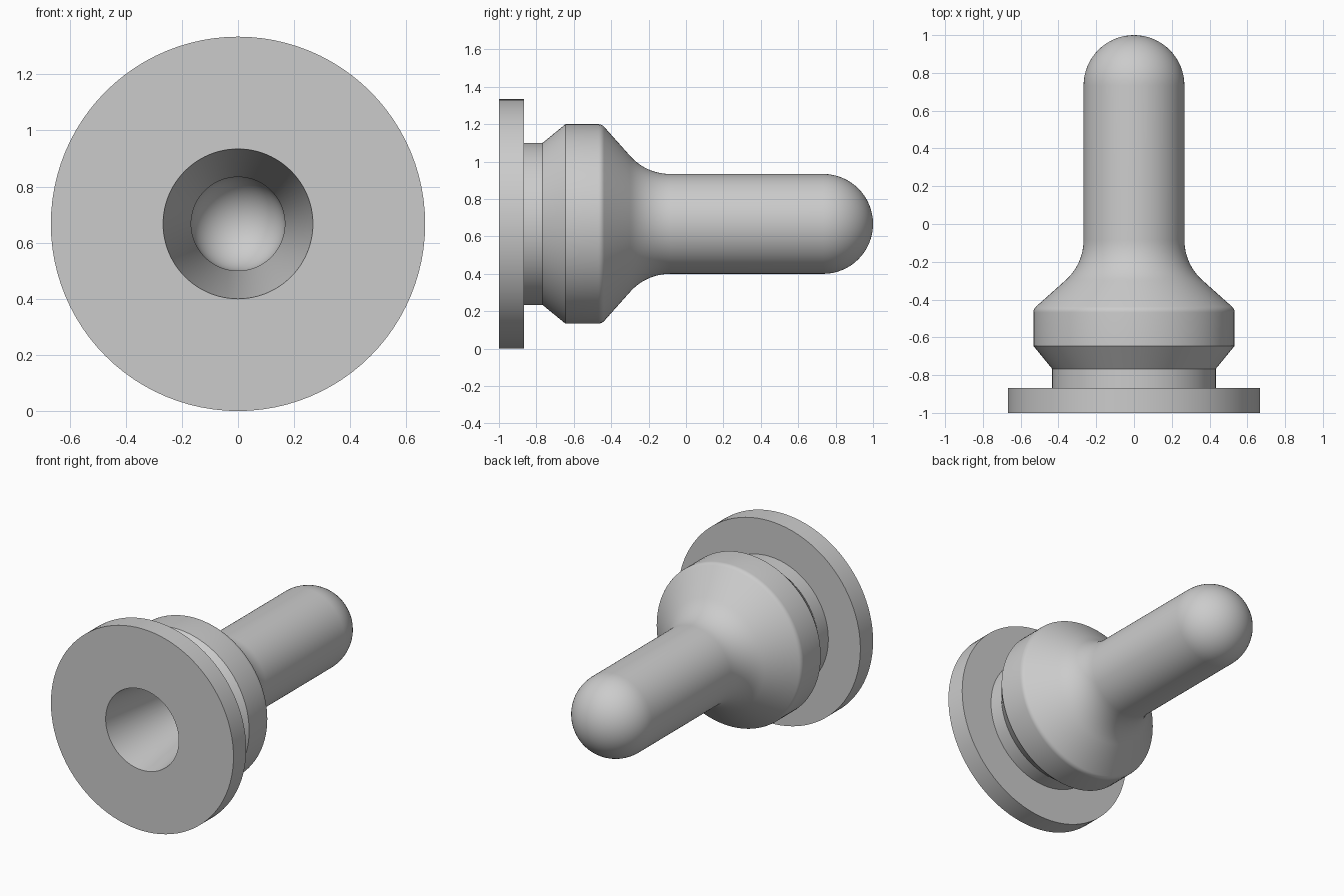
import bpy, bmesh
from math import sin, cos, pi, radians
from mathutils import Matrix

cube = bpy.data.objects.get("Cube")
if cube:
    bpy.data.objects.remove(cube, do_unlink=True)

AXIS_Z = 0.667
PIN_R, BORE_R = 0.267, 0.167
DOME_Y = 0.733
SEGMENTS = 96


def arc(cy, cr, radius, start, end, steps):
    """Points (y, r) on an arc; angles in degrees, measured from +y."""
    angles = [radians(start + (end - start) * i / steps) for i in range(steps + 1)]
    return [(cy + radius * cos(a), cr + radius * sin(a)) for a in angles]


def dome(radius):
    """Quarter circle from the tip on the axis to the straight wall."""
    points = arc(DOME_Y, 0, radius, 0, 90, 16)
    points[0] = (DOME_Y + radius, 0)
    return points


# Tapered blind bore, from its closed end to the mouth
profile = dome(BORE_R) + [(-0.33, BORE_R), (-1, PIN_R)]
# Flange, neck and flared collar
profile += [(-1, 0.667), (-0.867, 0.667), (-0.867, 0.433),
            (-0.767, 0.433), (-0.645, 0.533)]
# Rounded shoulder and concave fillet down to the pin
profile += arc(-0.468, 0.493, 0.04, 90, 41, 5)
profile += arc(-0.085, PIN_R + 0.285, 0.285, 221, 270, 12)
# Domed pin tip
profile += dome(PIN_R)[::-1]

# Revolve the profile around the y axis
bm = bmesh.new()
verts = [bm.verts.new((r, y, 0)) for y, r in profile]
edges = [bm.edges.new(pair) for pair in zip(verts, verts[1:])]
bmesh.ops.spin(bm, geom=verts + edges, cent=(0, 0, 0), axis=(0, 1, 0),
               angle=2 * pi, steps=SEGMENTS, use_duplicate=False)
bmesh.ops.remove_doubles(bm, verts=bm.verts, dist=0.0005)
bmesh.ops.recalc_face_normals(bm, faces=bm.faces)
bmesh.ops.transform(bm, matrix=Matrix.Translation((0, 0, AXIS_Z)), verts=bm.verts)

mesh = bpy.data.meshes.new("flanged_plug")
bm.to_mesh(mesh)
bm.free()
plug = bpy.data.objects.new("flanged_plug", mesh)
bpy.context.collection.objects.link(plug)

# Plain grey material
grey = bpy.data.materials.new("light_grey")
grey.use_nodes = True
colour = (0.6, 0.6, 0.6, 1)
grey.diffuse_color = colour
grey.node_tree.nodes["Principled BSDF"].inputs["Base Color"].default_value = colour
mesh.materials.append(grey)

# Smooth round surfaces with crisp edges
bpy.ops.object.select_all(action="DESELECT")
plug.select_set(True)
bpy.context.view_layer.objects.active = plug
bpy.ops.object.shade_smooth_by_angle(angle=radians(25))
